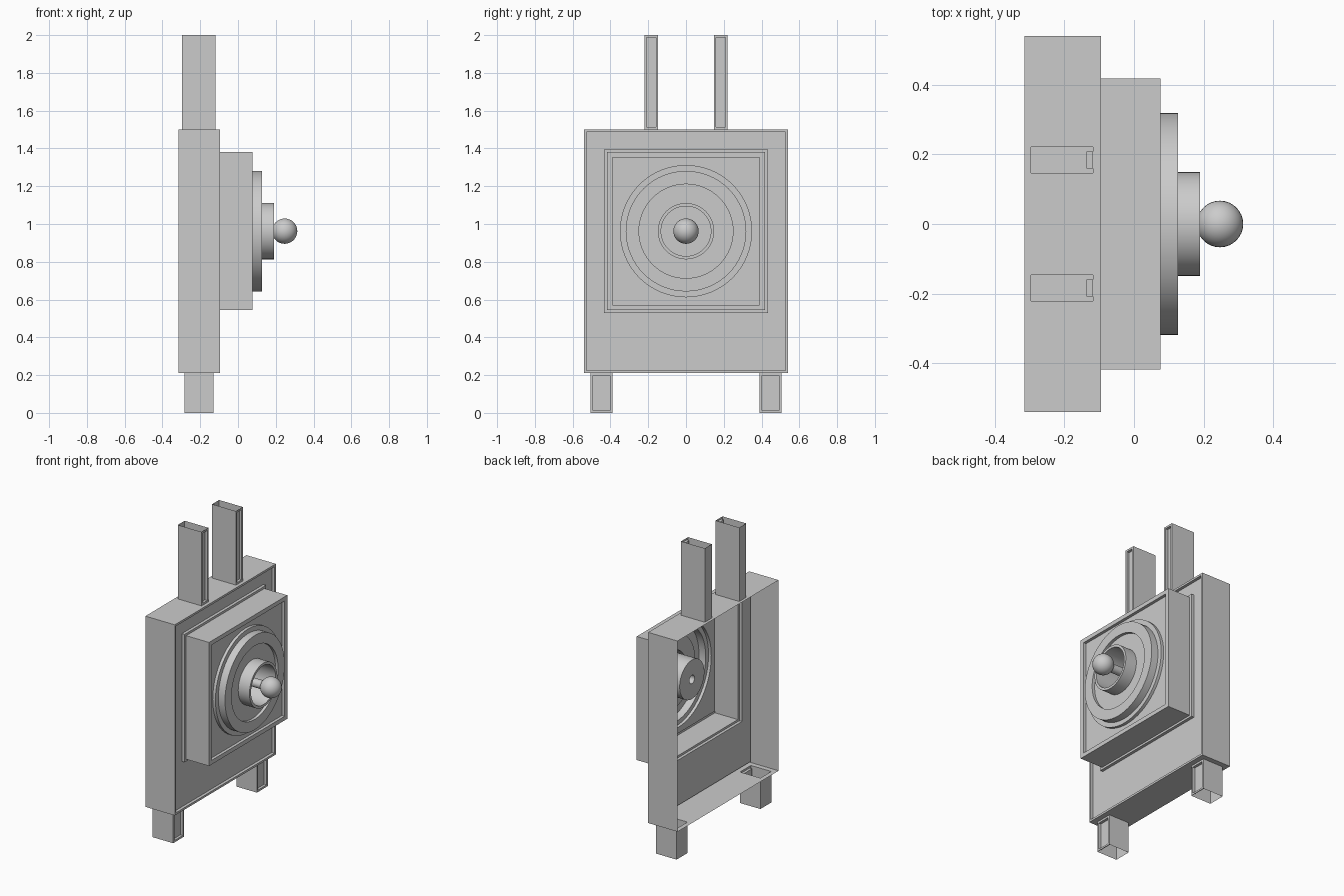
import bpy, bmesh, math
from mathutils import Vector

if "Cube" in bpy.data.objects:
    bpy.data.objects.remove(bpy.data.objects["Cube"])

CZ, SEG = 0.962, 64


def finish(name, bm, smooth=False):
    bmesh.ops.remove_doubles(bm, verts=bm.verts, dist=1e-5)
    bmesh.ops.recalc_face_normals(bm, faces=bm.faces)
    me = bpy.data.meshes.new(name)
    bm.to_mesh(me)
    bm.free()
    ob = bpy.data.objects.new(name, me)
    bpy.context.collection.objects.link(ob)
    if smooth:
        bpy.ops.object.select_all(action='DESELECT')
        ob.select_set(True)
        bpy.context.view_layer.objects.active = ob
        bpy.ops.object.shade_smooth_by_angle(angle=math.radians(35))
    return ob


def face(bm, pts):
    return bm.faces.new([bm.verts.new(p) for p in pts])


def rect(x, y0, y1, z0, z1):
    return [Vector(p) for p in ((x, y0, z0), (x, y1, z0), (x, y1, z1), (x, y0, z1))]


def circle(x, r):
    return [Vector((x, r * math.cos(a), CZ + r * math.sin(a)))
            for a in (2 * math.pi * i / SEG for i in range(SEG))]


def bridge(bm, a, b, sides=None):
    n = len(a)
    for i in (sides or range(n)):
        j = (i + 1) % n
        face(bm, (a[i], a[j], b[j], b[i]))


# Horizontal plate with rectangular holes
def plate(bm, z, x0, x1, y0, y1, holes):
    xs = sorted({x0, x1, *[v for h in holes for v in h[:2]]})
    ys = sorted({y0, y1, *[v for h in holes for v in h[2:]]})
    for xa, xb in zip(xs, xs[1:]):
        for ya, yb in zip(ys, ys[1:]):
            mx, my = (xa + xb) / 2, (ya + yb) / 2
            if not any(h[0] < mx < h[1] and h[2] < my < h[3] for h in holes):
                face(bm, ((xa, ya, z), (xb, ya, z), (xb, yb, z), (xa, yb, z)))


# Open-ended hollow post with a recessed front panel
def post(name, x0, x1, y0, y1, z0, z1, inset=0.013, depth=0.018):
    bm = bmesh.new()
    back, front = rect(x0, y0, y1, z0, z1), rect(x1, y0, y1, z0, z1)
    rim = rect(x1, y0 + inset, y1 - inset, z0 + inset, z1 - inset)
    panel = rect(x1 - depth, y0 + inset, y1 - inset, z0 + inset, z1 - inset)
    face(bm, back)
    bridge(bm, back, front, (1, 3))
    bridge(bm, front, rim)
    bridge(bm, rim, panel)
    face(bm, panel)
    finish(name, bm)


def both_sides(x0, x1, y0, y1):
    return [(x0, x1, y0, y1), (x0, x1, -y1, -y0)]


uprights = both_sides(-0.296, -0.118, 0.147, 0.221)
legs = both_sides(-0.284, -0.131, 0.39, 0.506)
for side, u, l in zip(("right", "left"), uprights, legs):
    post("upright_" + side, *u, 1.5, 2.0)
    post("leg_" + side, *l, 0.0, 0.21)

# Open-backed case, stepped front and protruding square housing
bm = bmesh.new()
steps = [(-0.315, 0.54, 0.21, 1.50), (-0.095, 0.54, 0.21, 1.50),
         (-0.095, 0.526, 0.224, 1.486), (-0.115, 0.526, 0.224, 1.486),
         (-0.115, 0.435, 0.53, 1.395), (-0.095, 0.435, 0.53, 1.395),
         (-0.095, 0.418, 0.544, 1.38), (0.076, 0.418, 0.544, 1.38),
         (0.076, 0.39, 0.572, 1.352), (0.056, 0.39, 0.572, 1.352)]
loops = [rect(x, -h, h, z0, z1) for x, h, z0, z1 in steps]
bridge(bm, loops[0], loops[1], (1, 3))
for a, b in zip(loops[1:], loops[2:]):
    bridge(bm, a, b)
plate(bm, 1.50, -0.315, -0.095, -0.54, 0.54, uprights)
plate(bm, 0.21, -0.315, -0.095, -0.54, 0.54, legs)

# Housing front with a round opening
ring = circle(0.056, 0.35)
square = []
for p in ring:
    d = p - Vector((0.056, 0, CZ))
    square.append(Vector((0.056, 0, CZ)) + d * (0.39 / max(abs(d.y), abs(d.z))))
bridge(bm, square, ring)
finish("case", bm)

# Turned dial: collar, ring, cup and hollow stem
bm = bmesh.new()
profile = [(0.056, 0.35), (0.076, 0.35), (0.076, 0.319), (0.126, 0.319),
           (0.126, 0.249), (0.106, 0.249), (0.106, 0.149), (0.19, 0.149),
           (0.19, 0.132), (-0.045, 0.132), (-0.045, 0.028), (0.19, 0.028)]
loops = [circle(x, r) for x, r in profile]
for a, b in zip(loops, loops[1:]):
    bridge(bm, a, b)
finish("dial", bm, True)

# Ball on the stem
bm = bmesh.new()
bmesh.ops.create_uvsphere(bm, u_segments=32, v_segments=16, radius=0.067)
bmesh.ops.translate(bm, verts=bm.verts, vec=(0.247, 0, CZ))
finish("knob", bm, True)
